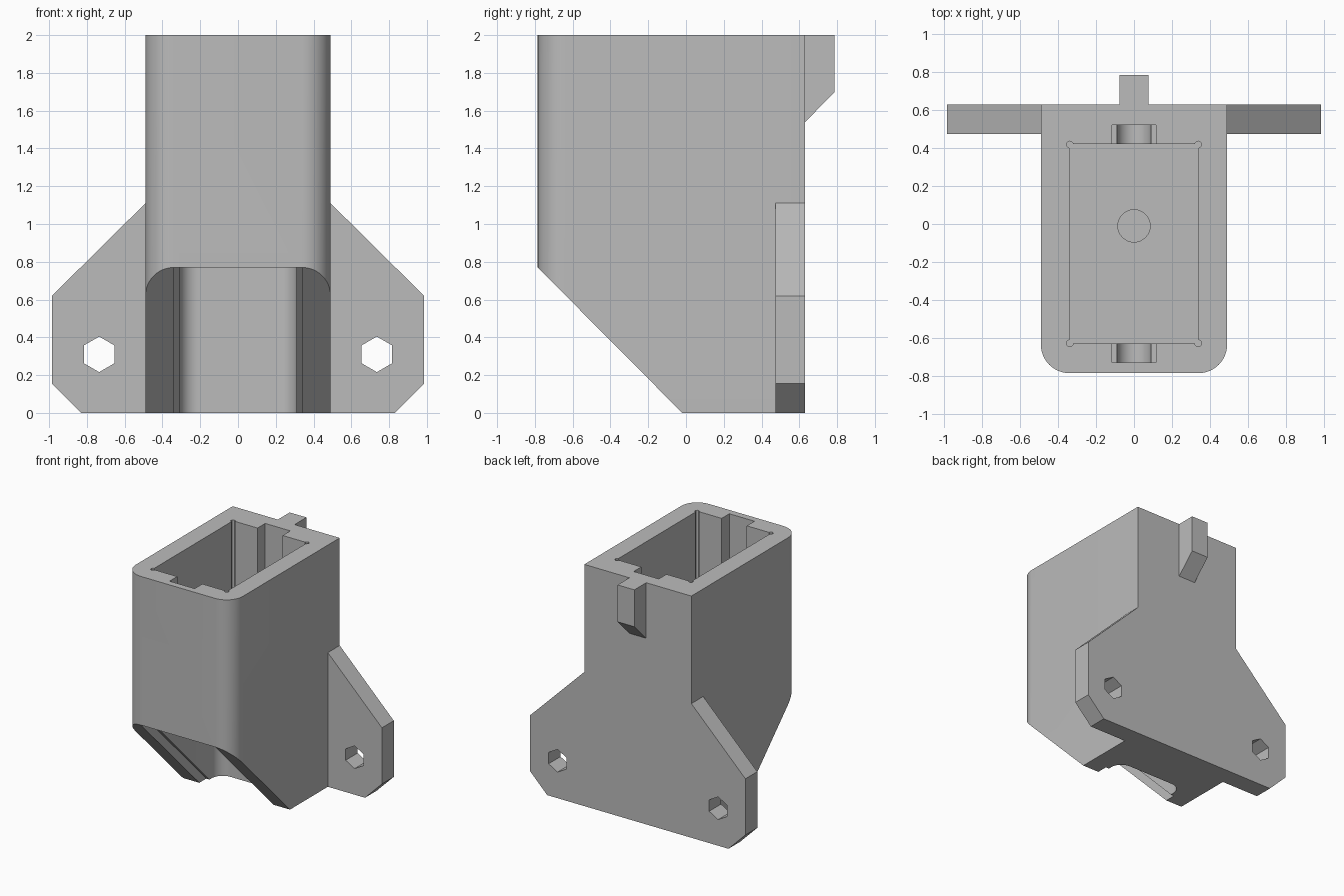
import bpy, bmesh
from math import sin, cos, pi
from mathutils import Vector

if "Cube" in bpy.data.objects:
    bpy.data.objects.remove(bpy.data.objects["Cube"], do_unlink=True)

grey = bpy.data.materials.new("plain_grey")
grey.use_nodes = True
grey.diffuse_color = (0.5, 0.5, 0.5, 1)
grey.node_tree.nodes["Principled BSDF"].inputs["Base Color"].default_value = (0.5, 0.5, 0.5, 1)


def prism(name, pts, axis, lo, hi):
    """Extrude a 2D outline along an axis from lo to hi."""
    place = {"x": lambda a, b, h: (h, a, b),
             "y": lambda a, b, h: (a, h, b),
             "z": lambda a, b, h: (a, b, h)}[axis]
    bm = bmesh.new()
    face = bm.faces.new([bm.verts.new(place(a, b, lo)) for a, b in pts])
    out = bmesh.ops.extrude_face_region(bm, geom=[face])
    moved = [v for v in out["geom"] if isinstance(v, bmesh.types.BMVert)]
    bmesh.ops.translate(bm, verts=moved, vec=Vector(place(0, 0, hi - lo)))
    bmesh.ops.recalc_face_normals(bm, faces=bm.faces)
    mesh = bpy.data.meshes.new(name)
    bm.to_mesh(mesh)
    bm.free()
    mesh.materials.append(grey)
    obj = bpy.data.objects.new(name, mesh)
    bpy.context.collection.objects.link(obj)
    return obj


def arc(cx, cy, r, start, end, n=12):
    return [(cx + r * cos(start + (end - start) * i / n),
             cy + r * sin(start + (end - start) * i / n)) for i in range(n + 1)]


def rect(x0, x1, y0, y1):
    return [(x0, y0), (x1, y0), (x1, y1), (x0, y1)]


def activate(obj):
    bpy.ops.object.select_all(action="DESELECT")
    bpy.context.view_layer.objects.active = obj
    obj.select_set(True)


def cut(obj, cutter):
    cutter.hide_render = True
    mod = obj.modifiers.new("cut", "BOOLEAN")
    mod.operation = "DIFFERENCE"
    mod.solver = "EXACT"
    mod.object = cutter
    activate(obj)
    bpy.ops.object.modifier_apply(modifier=mod.name)
    bpy.data.objects.remove(cutter, do_unlink=True)


HALF, FRONT, BACK, R = 0.49, -0.785, 0.63, 0.15
FLOOR, CEIL = 0.92, 0.77

# Housing with rounded front corners
outline = (arc(-HALF + R, FRONT + R, R, pi, 1.5 * pi)
           + arc(HALF - R, FRONT + R, R, 1.5 * pi, 2 * pi)
           + [(HALF, BACK), (-HALF, BACK)])
body = prism("housing", outline, "z", 0, 2)

# Sloped underside at the front
cut(body, prism("slope_cutter", [(FRONT, CEIL), (-0.02, 0), (0.08, -0.1),
                                 (-1, -0.1), (-1, 0.985)], "x", -1, 1))

# Lower channel with rounded rear corners, and its shallow rebate
channel = ([(-0.31, -1), (0.31, -1)] + arc(0.21, 0.1, 0.1, 0, pi / 2)
           + arc(-0.21, 0.1, 0.1, pi / 2, pi))
cut(body, prism("channel_cutter", channel, "z", -0.2, CEIL))
cut(body, prism("rebate_cutter", [(-1, CEIL), (-0.69, CEIL), (0.07, 0),
                                  (0.07, -0.1), (-1, -0.1)], "x", -0.34, 0.34))

# Upper pocket with corner reliefs and a blind round recess in its floor
cut(body, prism("pocket_cutter", rect(-0.34, 0.34, -0.63, 0.42), "z", FLOOR, 2.2))
for x in (-0.338, 0.338):
    for y in (-0.628, 0.418):
        cut(body, prism("relief_cutter", arc(x, y, 0.018, 0, 2 * pi * 11 / 12, 11),
                        "z", FLOOR, 2.2))
cut(body, prism("recess_cutter", arc(0, -0.01, 0.085, 0, 2 * pi * 31 / 32, 31),
                "z", FLOOR - 0.06, FLOOR + 0.1))

# Round-bottomed notches in the front and back pocket walls
notch = ([(0.115, 2.2), (-0.115, 2.2), (-0.115, 1.03)]
         + arc(0, 1.03, 0.09, pi, 2 * pi, 16) + [(0.115, 1.03)])
for y0, y1 in ((-0.73, -0.6), (0.4, 0.52)):
    cut(body, prism("notch_cutter", notch, "y", y0, y1))

activate(body)
bpy.ops.object.shade_smooth_by_angle(angle=pi / 6)

# Mounting wings with hexagonal holes
for side, name in ((1, "left_wing"), (-1, "right_wing")):
    pts = [(HALF, 0), (0.83, 0), (0.985, 0.155), (0.985, 0.62), (HALF, 1.11)]
    wing = prism(name, [(side * x, z) for x, z in pts], "y", 0.475, BACK)
    hexagon = arc(side * 0.735, 0.31, 0.094, pi / 2, pi / 2 + 2 * pi * 5 / 6, 5)
    cut(wing, prism("hex_cutter", hexagon, "y", 0.3, 0.8))

# Hook tab at the top of the back
prism("back_tab", [(BACK, 2), (0.785, 2), (0.785, 1.695), (BACK, 1.54)],
      "x", -0.077, 0.077)
